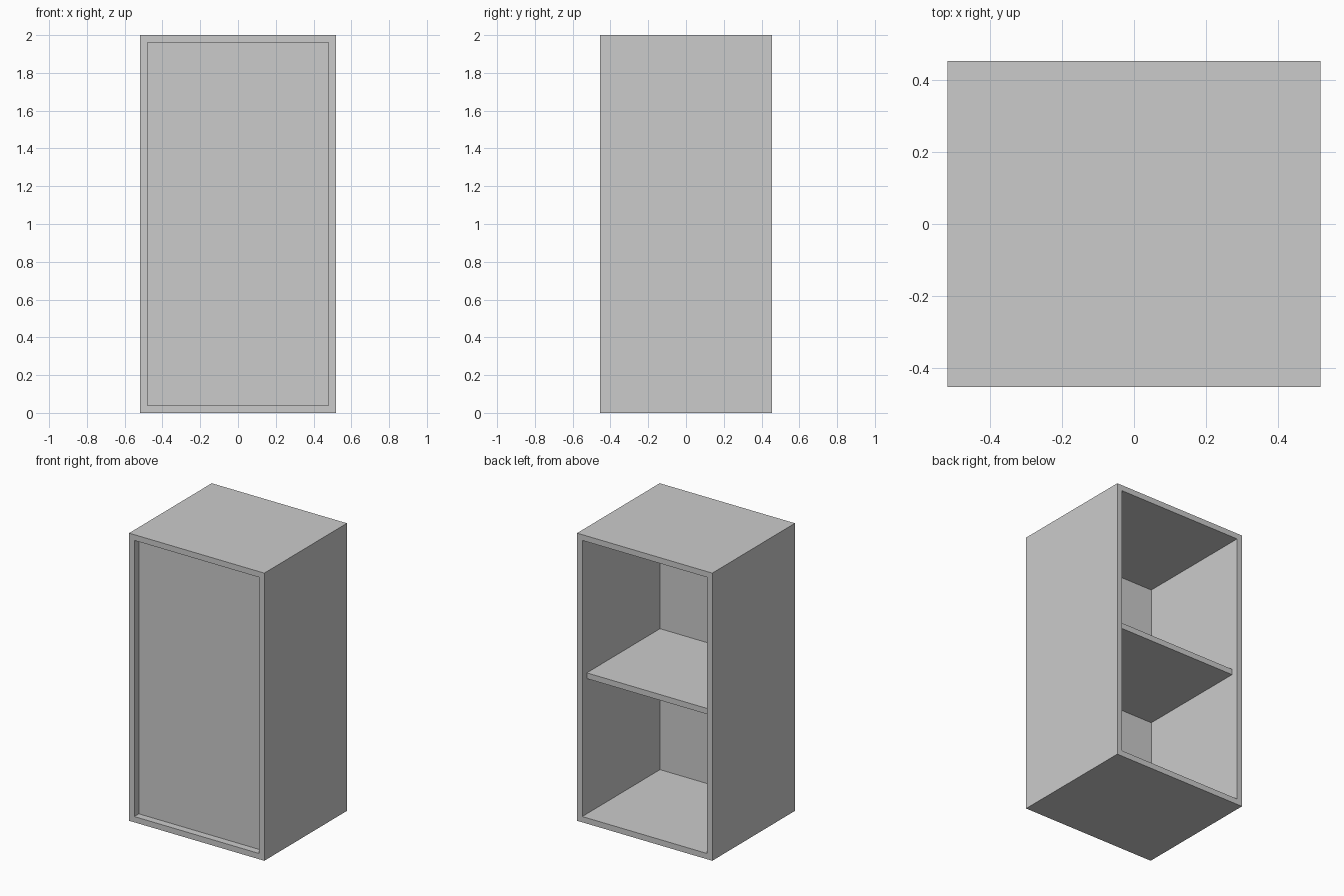
import bpy
import bmesh

if "Cube" in bpy.data.objects:
    bpy.data.objects.remove(bpy.data.objects["Cube"])

W, D, H, T = 1.04, 0.908, 2.0, 0.04   # width, depth, height, board thickness
RECESS = 0.05                         # setback of front panel and shelf


def add_object(name, bm):
    bmesh.ops.recalc_face_normals(bm, faces=bm.faces)
    mesh = bpy.data.meshes.new(name)
    bm.to_mesh(mesh)
    bm.free()
    obj = bpy.data.objects.new(name, mesh)
    bpy.context.collection.objects.link(obj)
    return obj


def box(name, lo, hi):
    bm = bmesh.new()
    bmesh.ops.create_cube(bm, size=1)
    for v in bm.verts:
        v.co = [(a + b) / 2 + c * (b - a) for a, b, c in zip(lo, hi, v.co)]
    return add_object(name, bm)


# Carcass: rectangular tube, open at front and back
bm = bmesh.new()


def rect(inset, y):
    x = W / 2 - inset
    return [bm.verts.new((sx * x, y, z)) for sx, z in
            ((-1, inset), (1, inset), (1, H - inset), (-1, H - inset))]


loops = [rect(0, -D / 2), rect(0, D / 2), rect(T, D / 2), rect(T, -D / 2)]
for a, b in zip(loops, loops[1:] + loops[:1]):
    for i in range(4):
        j = (i + 1) % 4
        bm.faces.new((a[i], a[j], b[j], b[i]))
# Mitre lines at the rims are merged away visually by the flat faces
add_object("carcass", bm)

# Thin front panel set back into the carcass
xi = W / 2 - T
y_panel = -D / 2 + RECESS
box("front_panel", (-xi, y_panel, T), (xi, y_panel + 0.004, H - T))

# Middle shelf, stopping short of the open back
box("shelf", (-xi, y_panel + 0.004, H / 2 - T / 2), (xi, D / 2 - RECESS, H / 2 + T / 2))
